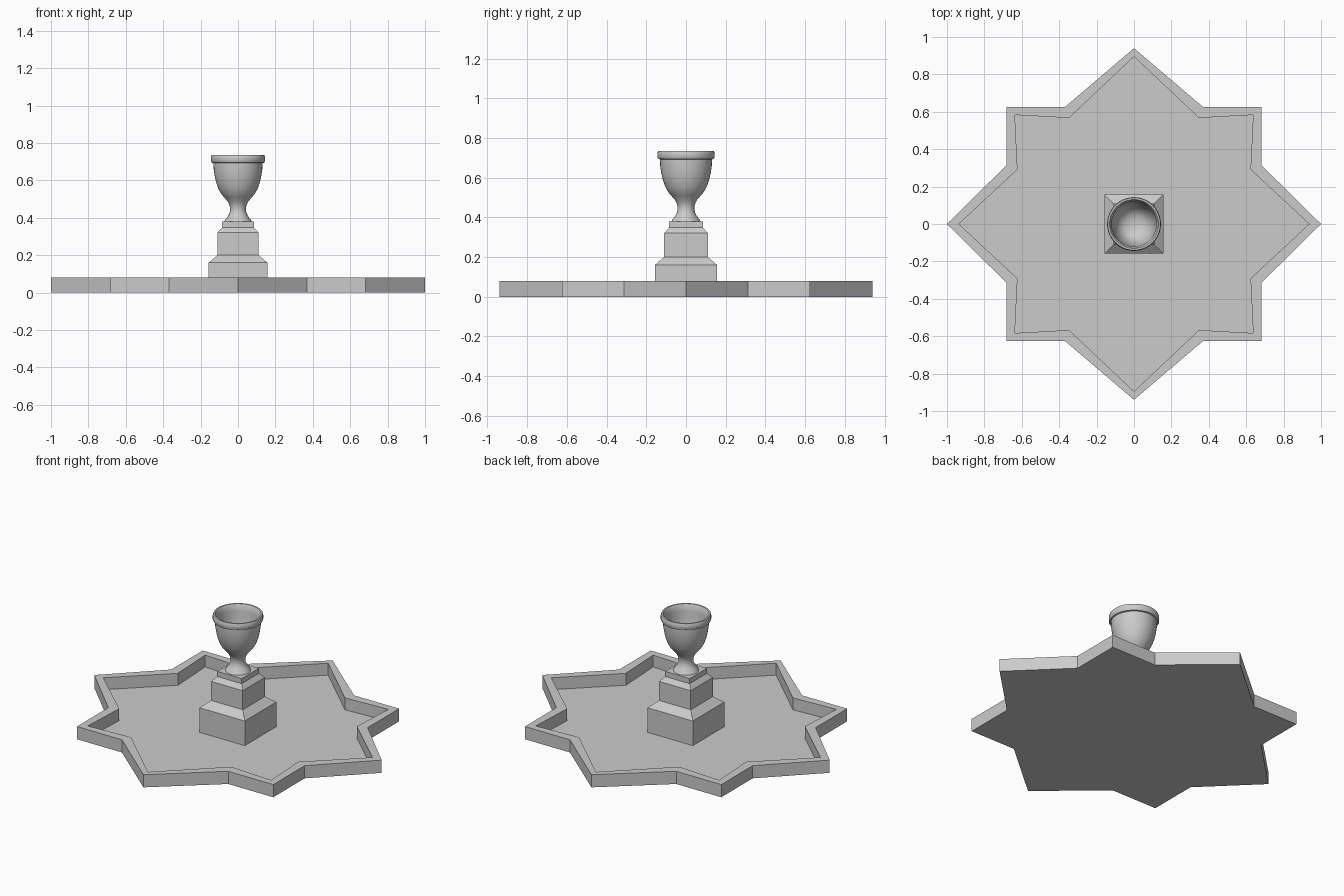
import bpy, bmesh
from math import cos, sin, pi, radians

if "Cube" in bpy.data.objects:
    bpy.data.objects.remove(bpy.data.objects["Cube"])


def finish(name, bm, smooth=False):
    bmesh.ops.recalc_face_normals(bm, faces=bm.faces)
    me = bpy.data.meshes.new(name)
    bm.to_mesh(me)
    bm.free()
    ob = bpy.data.objects.new(name, me)
    bpy.context.collection.objects.link(ob)
    if smooth:
        bpy.ops.object.select_all(action='DESELECT')
        ob.select_set(True)
        bpy.context.view_layer.objects.active = ob
        bpy.ops.object.shade_smooth_by_angle(angle=radians(40))
    return ob


def loft(bm, loops):
    """Skin closed loops in order and cap both ends."""
    rings = [[bm.verts.new(p) for p in loop] for loop in loops]
    n = len(rings[0])
    for a, b in zip(rings, rings[1:]):
        for i in range(n):
            j = (i + 1) % n
            bm.faces.new((a[i], a[j], b[j], b[i]))
    bm.faces.new(rings[0][::-1])
    bm.faces.new(rings[-1])


def star(quarter, z):
    """Mirror a quarter outline (+x tip to +y tip) into a full star."""
    half = quarter + [(-x, y) for x, y in quarter[-2::-1]]
    full = half + [(x, -y) for x, y in half[-2:0:-1]]
    return [(x, y, z) for x, y in full]


def square(h, z):
    return [(h, -h, z), (h, h, z), (-h, h, z), (-h, -h, z)]


def circle(r, z, n=40):
    return [(r * cos(2 * pi * i / n), r * sin(2 * pi * i / n), z) for i in range(n)]


FLOOR = 0.005

# Star-shaped basin with a shallow rim
outer = [(1, 0), (0.683, 0.313), (0.683, 0.625), (0.37, 0.625), (0, 0.94)]
inner = [(0.936, 0), (0.623, 0.292), (0.637, 0.583), (0.347, 0.567), (0, 0.895)]
bm = bmesh.new()
loft(bm, [star(outer, 0), star(outer, 0.08), star(inner, 0.08), star(inner, FLOOR)])
finish("basin", bm)

# Stepped square pedestal
steps = [(0.157, FLOOR), (0.157, 0.16), (0.11, 0.2), (0.11, 0.32),
         (0.085, 0.348), (0.085, 0.38)]
bm = bmesh.new()
loft(bm, [square(h, z) for h, z in steps])
finish("pedestal", bm)

# Turned urn: foot, neck, bowl, rounded rim, hollow inside
profile = [(0.073, 0.38), (0.068, 0.39), (0.054, 0.407), (0.045, 0.425), (0.042, 0.445),
           (0.045, 0.465), (0.055, 0.487), (0.075, 0.51),
           (0.09, 0.528), (0.105, 0.555), (0.117, 0.59), (0.125, 0.625),
           (0.13, 0.66), (0.131, 0.692),
           (0.139, 0.694), (0.144, 0.702), (0.144, 0.725), (0.14, 0.735),
           (0.131, 0.735), (0.125, 0.725), (0.12, 0.695), (0.119, 0.66), (0.112, 0.61),
           (0.1, 0.565), (0.088, 0.54), (0.073, 0.52),
           (0.05, 0.505), (0.02, 0.497)]
bm = bmesh.new()
loft(bm, [circle(r, z) for r, z in profile])
finish("urn", bm, smooth=True)
